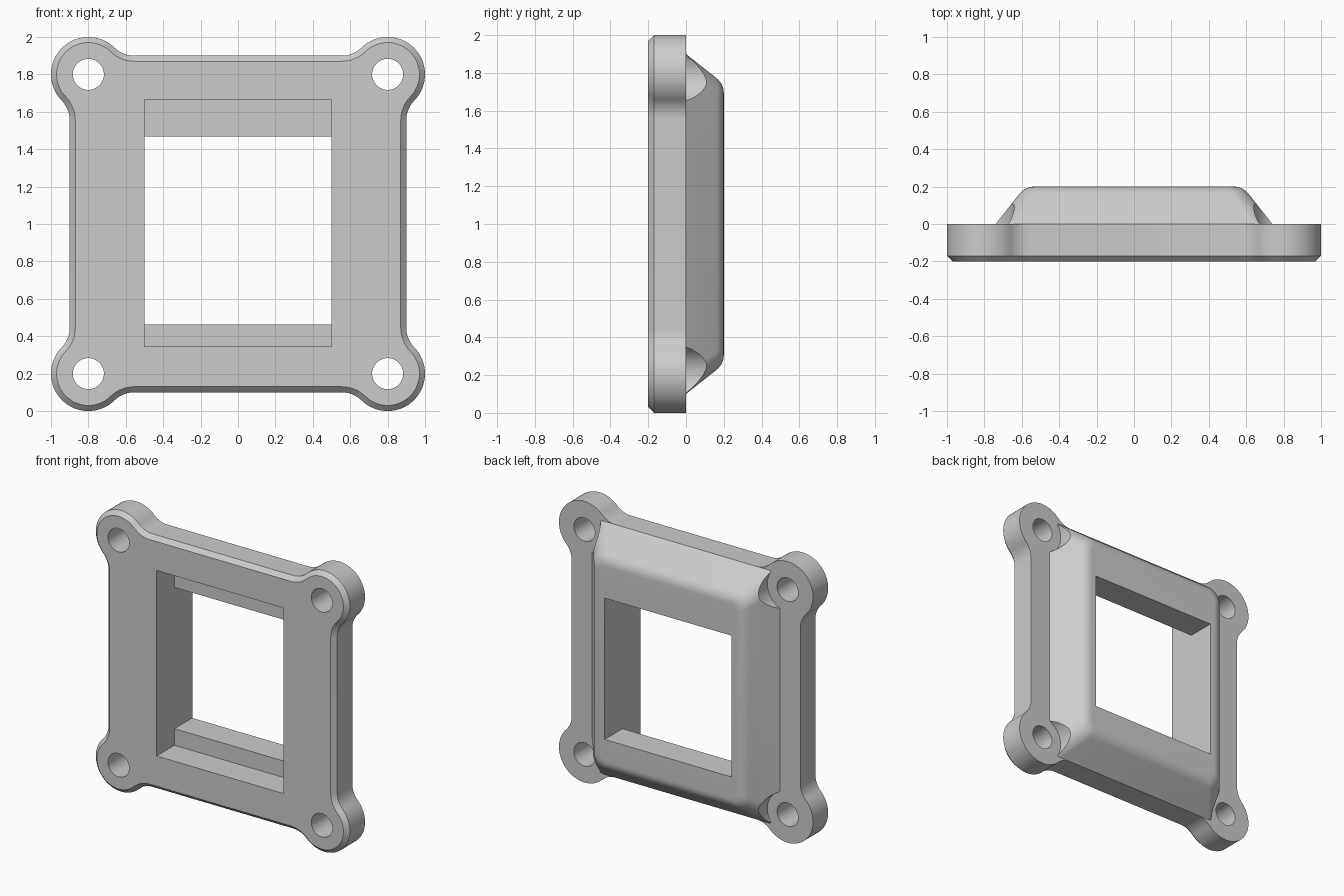
import bpy, bmesh
from math import sin, cos, pi, atan2, hypot, tan
from mathutils import Matrix

cube = bpy.data.objects.get("Cube")
if cube:
    bpy.data.objects.remove(cube, do_unlink=True)

grey = bpy.data.materials.new("plain grey")
grey.use_nodes = True
grey.diffuse_color = (0.6, 0.6, 0.6, 1)
grey.node_tree.nodes["Principled BSDF"].inputs["Base Color"].default_value = (0.6, 0.6, 0.6, 1)

MID = 1.0        # height of the centre
BOLT = 0.8       # bolt centre distance from the axes


def arc(cx, cz, r, a0, a1, n):
    return [(cx + r * cos(a0 + (a1 - a0) * i / n), cz + r * sin(a0 + (a1 - a0) * i / n))
            for i in range(n + 1)]


def plate_outline(inset):
    """Square with round bolt lobes and filleted necks, offset inwards."""
    side, lobe, neck = 0.9, 0.2, 0.15
    fx = side + neck
    fz = BOLT - ((lobe + neck) ** 2 - (fx - BOLT) ** 2) ** 0.5
    a = atan2(fz - BOLT, fx - BOLT)
    fillet = arc(fx, fz, neck + inset, pi, pi + a, 8)
    ear = arc(BOLT, BOLT, lobe - inset, a, pi / 2 - a, 32)
    quarter = fillet + ear[1:-1] + [(z, x) for x, z in reversed(fillet)]
    points = []
    for _ in range(4):
        points += quarter
        quarter = [(-z, x) for x, z in quarter]
    return points


def rounded_rect(hx, hz, r):
    points = []
    for k, (sx, sz) in enumerate([(1, 1), (-1, 1), (-1, -1), (1, -1)]):
        points += arc(sx * (hx - r), sz * (hz - r), r, k * pi / 2, (k + 1) * pi / 2, 10)
    return points


def make_object(name, bm):
    bmesh.ops.recalc_face_normals(bm, faces=bm.faces)
    mesh = bpy.data.meshes.new(name)
    bm.to_mesh(mesh)
    bm.free()
    mesh.materials.append(grey)
    obj = bpy.data.objects.new(name, mesh)
    bpy.context.collection.objects.link(obj)
    return obj


def loft(name, sections):
    """Skin matching outlines, each given as (points, y), and cap the ends."""
    bm = bmesh.new()
    rings = [[bm.verts.new((x, y, z + MID)) for x, z in pts] for pts, y in sections]
    for lower, upper in zip(rings, rings[1:]):
        n = len(lower)
        for i in range(n):
            j = (i + 1) % n
            bm.faces.new((lower[i], lower[j], upper[j], upper[i]))
    bm.faces.new(rings[0])
    bm.faces.new(rings[-1])
    return make_object(name, bm)


def cut(obj, radius, z0, z1):
    """Cut the window and four round holes of the given radius."""
    bm = bmesh.new()
    box = Matrix.Translation((0, 0, (z0 + z1) / 2)) @ Matrix.Diagonal((1, 1, z1 - z0, 1))
    bmesh.ops.create_cube(bm, size=1, matrix=box)
    for sx in (-1, 1):
        for sz in (-1, 1):
            place = Matrix.Translation((sx * BOLT, 0, MID + sz * BOLT)) @ Matrix.Rotation(pi / 2, 4, 'X')
            bmesh.ops.create_cone(bm, cap_ends=True, segments=48, radius1=radius,
                                  radius2=radius, depth=1, matrix=place)
    cutter = make_object("cutter", bm)
    cutter.hide_render = True
    mod = obj.modifiers.new("openings", 'BOOLEAN')
    mod.operation = 'DIFFERENCE'
    mod.solver = 'EXACT'
    mod.object = cutter
    bpy.ops.object.select_all(action='DESELECT')
    obj.select_set(True)
    bpy.context.view_layer.objects.active = obj
    bpy.ops.object.modifier_apply(modifier=mod.name)
    bpy.data.objects.remove(cutter, do_unlink=True)
    bpy.ops.object.shade_smooth_by_angle(angle=pi / 6)


# Mounting plate with a chamfered front rim, bolt holes and wide window
plate = loft("mounting_plate", [(plate_outline(0.03), -0.2),
                                (plate_outline(0), -0.17),
                                (plate_outline(0), 0)])
cut(plate, 0.083, 0.345, 1.665)

# Raised back block: sloped sides, rounded top rim, bolt head clearances
HX, HZ, TOP, RUN, R = 0.74, 0.9, 0.2, 0.158, 0.1
slope = atan2(TOP, RUN)
flat = RUN + R * tan(slope / 2)          # inset where the flat top begins
sections = [(rounded_rect(HX, HZ, R), 0)]
for i in range(9):
    a = slope * (1 - i / 8)
    inset = flat - R * sin(a)
    corner = 0.05 + R * sin(a) * 0.6
    sections.append((rounded_rect(HX - inset, HZ - inset, min(R, corner)), TOP - R * (1 - cos(a))))
block = loft("raised_back_block", sections)
cut(block, 0.16, 0.463, 1.468)
